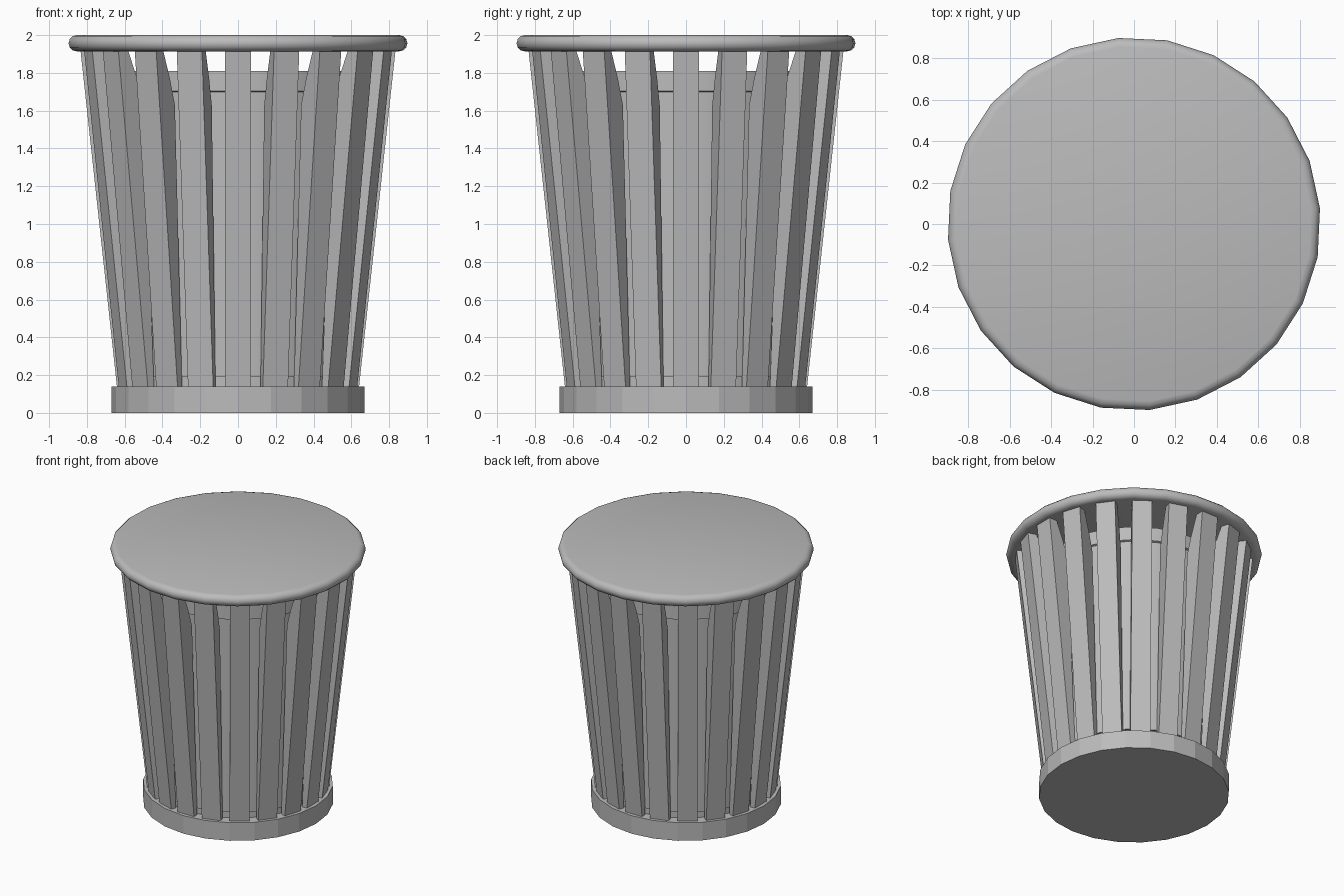
import bpy, bmesh, math
from mathutils import Matrix, Vector

cube = bpy.data.objects.get("Cube")
if cube:
    bpy.data.objects.remove(cube, do_unlink=True)

GREY = (0.5, 0.5, 0.5, 1)
grey = bpy.data.materials.new("grey metal")
grey.use_nodes = True
grey.diffuse_color = GREY
grey.node_tree.nodes["Principled BSDF"].inputs["Base Color"].default_value = GREY


def add_object(name, bm, smooth_angle=None):
    bmesh.ops.recalc_face_normals(bm, faces=bm.faces)
    mesh = bpy.data.meshes.new(name)
    bm.to_mesh(mesh)
    bm.free()
    mesh.materials.append(grey)
    obj = bpy.data.objects.new(name, mesh)
    bpy.context.collection.objects.link(obj)
    if smooth_angle:
        bpy.ops.object.select_all(action="DESELECT")
        obj.select_set(True)
        bpy.context.view_layer.objects.active = obj
        bpy.ops.object.shade_smooth_by_angle(angle=math.radians(smooth_angle))


def turned(name, profile, sides, turn=0.0, smooth_angle=None):
    """Closed solid from (radius, height) rings, capped at both ends."""
    bm = bmesh.new()
    rings = []
    for r, z in profile:
        angles = [math.radians(turn) + math.tau * i / sides for i in range(sides)]
        rings.append([bm.verts.new((r * math.cos(a), r * math.sin(a), z)) for a in angles])
    for low, high in zip(rings, rings[1:]):
        for i in range(sides):
            j = (i + 1) % sides
            bm.faces.new((low[i], low[j], high[j], high[i]))
    bm.faces.new(rings[0])
    bm.faces.new(rings[-1])
    add_object(name, bm, smooth_angle)


# Base plinth
turned("base", [(0.67, 0), (0.67, 0.14)], 24)

# Inner bin with a thin lip around its top
turned("inner_bin", [(0.59, 0.14), (0.59, 0.19), (0.605, 0.19), (0.63, 1.70),
                     (0.645, 1.705), (0.645, 1.81)], 24, 4.8, 30)

# Lid with a rounded edge
edge = 0.043
lid = [(0.9 - edge + edge * math.cos(a), 2 - edge + edge * math.sin(a))
       for a in (math.radians(d) for d in range(-90, 91, 30))]
turned("lid", lid, 24, 4.8, 40)

# Slats: one tapered side profile, repeated around the bin
SLATS, HALF = 20, 0.07
profile = [(0.60, 0.13), (0.64, 0.13), (0.835, 1.93), (0.775, 1.93), (0.71, 1.77), (0.665, 1.63)]
bm = bmesh.new()
for i in range(SLATS):
    rot = Matrix.Rotation(math.tau * i / SLATS, 3, "Z")
    sides = [[bm.verts.new(rot @ Vector((r, y, z))) for r, z in profile] for y in (-HALF, HALF)]
    for side in sides:
        bm.faces.new(side)
    for k in range(len(profile)):
        n = (k + 1) % len(profile)
        bm.faces.new((sides[0][k], sides[0][n], sides[1][n], sides[1][k]))
add_object("slats", bm)
